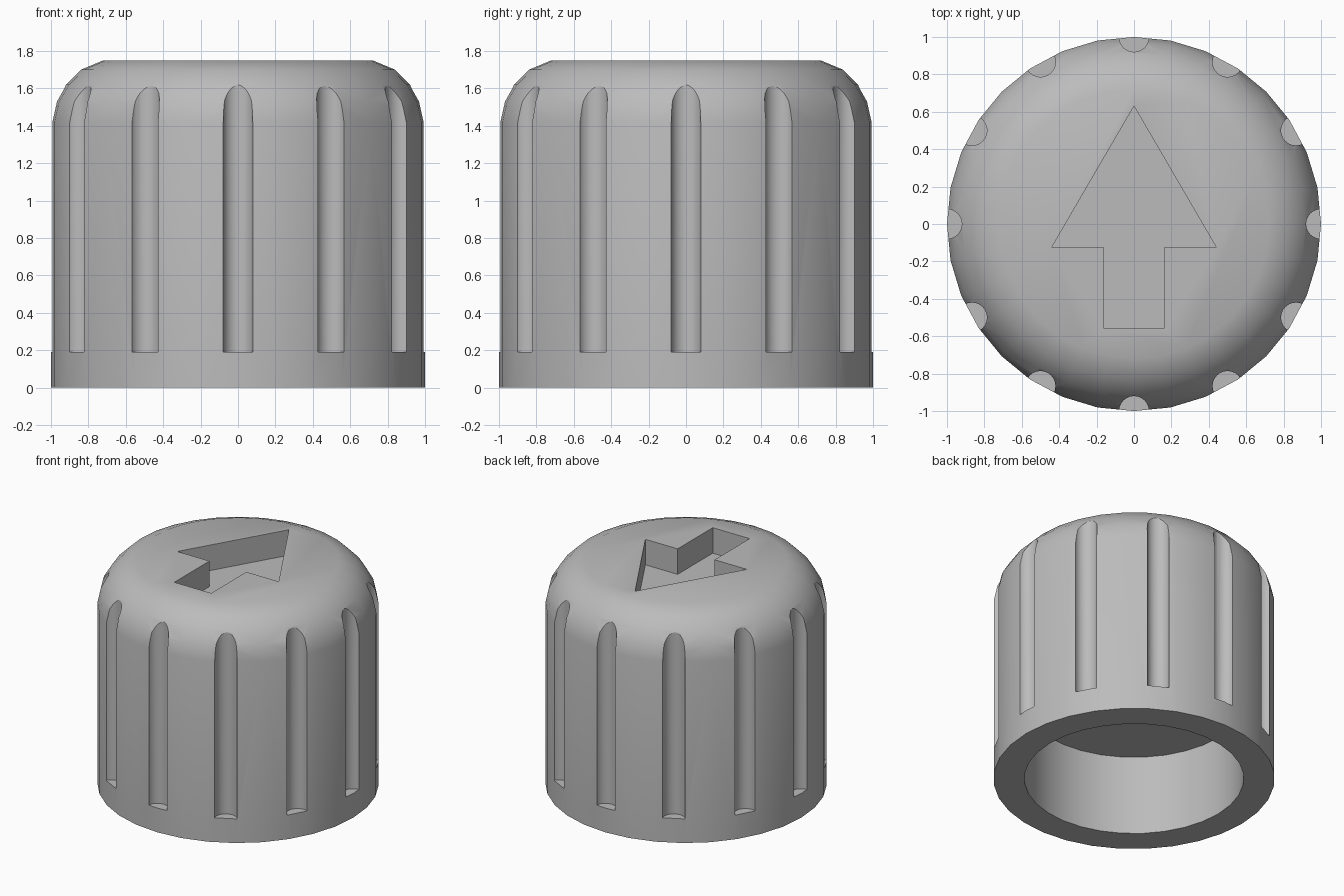
import bpy, bmesh
from math import sin, cos, pi, radians
from mathutils import Matrix, Vector

cube = bpy.data.objects.get("Cube")
if cube:
    bpy.data.objects.remove(cube, do_unlink=True)

HEIGHT, SIDES, SLOTS = 1.75, 32, 12

grey = bpy.data.materials.new("plain grey")
grey.use_nodes = True
colour = (0.5, 0.5, 0.5, 1)
grey.diffuse_color = colour
grey.node_tree.nodes["Principled BSDF"].inputs["Base Color"].default_value = colour


def make_object(name, bm):
    bmesh.ops.recalc_face_normals(bm, faces=bm.faces)
    mesh = bpy.data.meshes.new(name)
    bm.to_mesh(mesh)
    bm.free()
    mesh.materials.append(grey)
    obj = bpy.data.objects.new(name, mesh)
    bpy.context.collection.objects.link(obj)
    return obj


def add_prism(bm, outline, low, high):
    """Extrude a flat outline from low to high."""
    face = bm.faces.new([bm.verts.new((x, y, low)) for x, y in outline])
    top = bmesh.ops.extrude_face_region(bm, geom=[face])["geom"]
    verts = [v for v in top if isinstance(v, bmesh.types.BMVert)]
    bmesh.ops.translate(bm, verts=verts, vec=(0, 0, high - low))


def circle(radius, sides, cx=0, cy=0):
    return [(cx + radius * sin(2 * pi * i / sides),
             cy + radius * cos(2 * pi * i / sides)) for i in range(sides)]


# Knob body: a round profile with a softened top shoulder, spun about z
bm = bmesh.new()
profile = [(1, 0), (1, 1.42), (0.975, 1.53), (0.92, 1.62), (0.84, 1.70), (0.72, HEIGHT)]
rings = [[bm.verts.new((x, y, z)) for x, y in circle(r, SIDES)] for r, z in profile]
for lower, upper in zip(rings, rings[1:]):
    for i in range(SIDES):
        j = (i + 1) % SIDES
        bm.faces.new((lower[i], lower[j], upper[j], upper[i]))
bm.faces.new(rings[0])
bm.faces.new(rings[-1])
knob = make_object("knob_body", bm)

# Cutter: grip slots, arrow recess and shaft socket
bm = bmesh.new()
for i in range(SLOTS):
    a = 2 * pi * i / SLOTS
    add_prism(bm, circle(0.08, 24, sin(a), cos(a)), 0.19, 2)
half_arrow = [(0.44, -0.125), (0.16, -0.125), (0.16, -0.56)]
arrow = [(0, 0.63)] + half_arrow + [(-x, y) for x, y in reversed(half_arrow)]
add_prism(bm, arrow, HEIGHT - 0.2, 2)
add_prism(bm, circle(0.78, SIDES), -0.2, 0.625)
cutter = make_object("recess_cutter", bm)
cutter.hide_render = True

cut = knob.modifiers.new("recesses", "BOOLEAN")
cut.operation = "DIFFERENCE"
cut.solver = "EXACT"
cut.object = cutter

# Apply the cut, then smooth the curved walls
bpy.ops.object.select_all(action="DESELECT")
knob.select_set(True)
bpy.context.view_layer.objects.active = knob
bpy.ops.object.modifier_apply(modifier=cut.name)
bpy.data.objects.remove(cutter, do_unlink=True)
bpy.ops.object.shade_smooth_by_angle(angle=radians(30))
